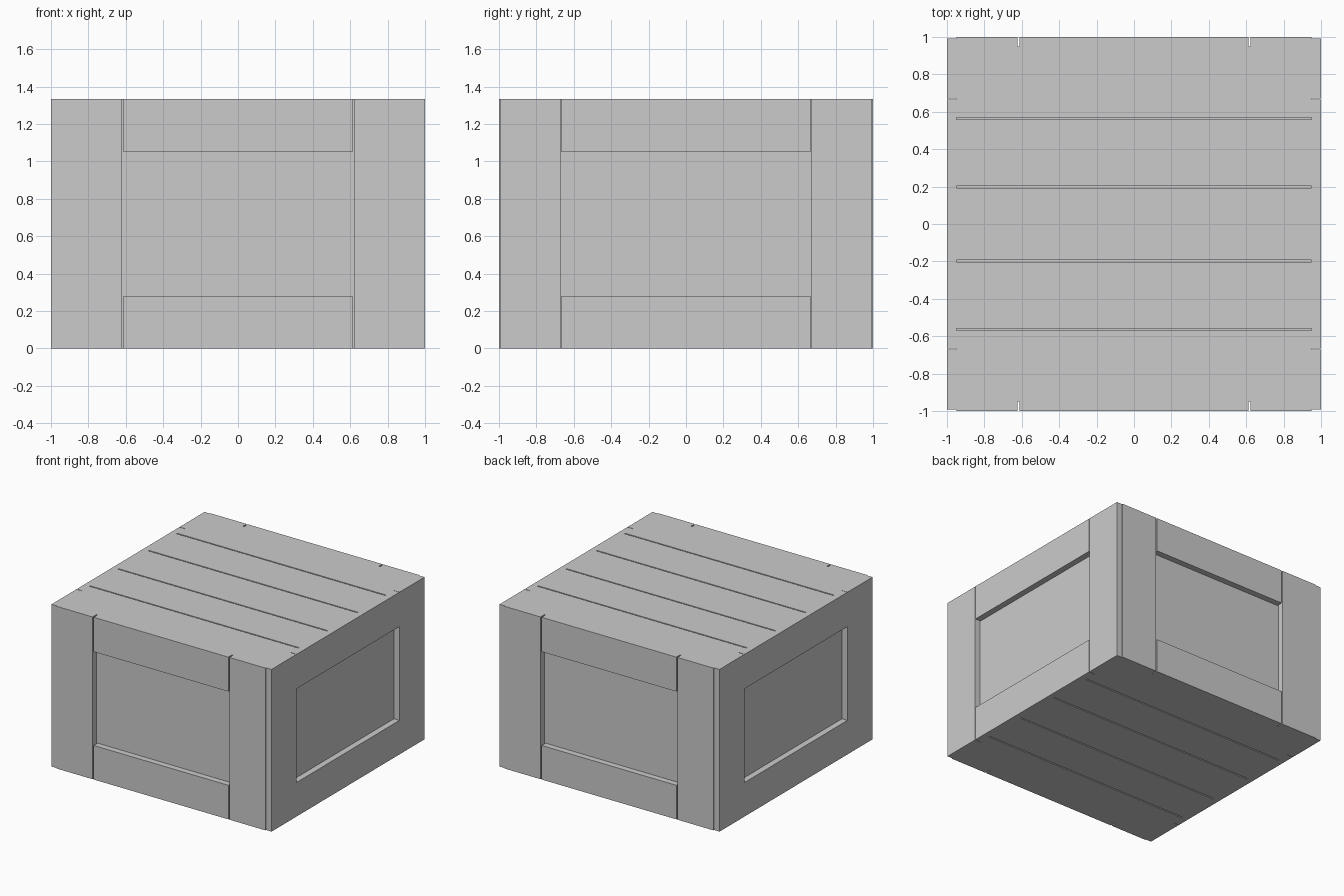
import bpy, bmesh

if "Cube" in bpy.data.objects:
    bpy.data.objects.remove(bpy.data.objects["Cube"])

H = 1.333     # crate height
T = 0.05      # board thickness
IN = 1 - T    # inner face of the frame boards


def box(name, lo, hi):
    """Flat-shaded box between two opposite corners."""
    bm = bmesh.new()
    bmesh.ops.create_cube(bm, size=1)
    for v in bm.verts:
        v.co = [(a + b) / 2 + c * (b - a) for a, b, c in zip(lo, hi, v.co)]
    mesh = bpy.data.meshes.new(name)
    bm.to_mesh(mesh)
    bm.free()
    ob = bpy.data.objects.new(name, mesh)
    bpy.context.collection.objects.link(ob)
    return ob


# Inner box: forms the recessed panels and the floor of the plank gaps
box("inner_box", (-IN, -IN, T), (IN, IN, H - T))

# Five planks on the lid and on the base
planks = [(-IN, -0.57), (-0.56, -0.202), (-0.192, 0.192), (0.202, 0.56), (0.57, IN)]
for part, z0, z1 in (("base", 0, T), ("lid", H - T, H)):
    for i, (y0, y1) in enumerate(planks):
        box(f"{part}_plank_{i + 1}", (-IN, y0, z0), (IN, y1, z1))

rails = (("lower", 0, 0.28), ("upper", 1.05, H))

# Front and back frames
for side, y0, y1 in (("front", -1, -IN), ("back", IN, 1)):
    box(f"{side}_left_post", (-IN, y0, 0), (-0.622, y1, H))
    box(f"{side}_right_post", (0.622, y0, 0), (IN, y1, H))
    for level, z0, z1 in rails:
        box(f"{side}_{level}_rail", (-0.612, y0, z0), (0.612, y1, z1))

# Left and right frames, their posts stop just short of the front and back faces
for side, x0, x1 in (("left", -1, -IN), ("right", IN, 1)):
    box(f"{side}_front_post", (x0, -0.993, 0), (x1, -0.67, H))
    box(f"{side}_back_post", (x0, 0.67, 0), (x1, 0.993, H))
    for level, z0, z1 in rails:
        box(f"{side}_{level}_rail", (x0, -0.666, z0), (x1, 0.666, z1))
